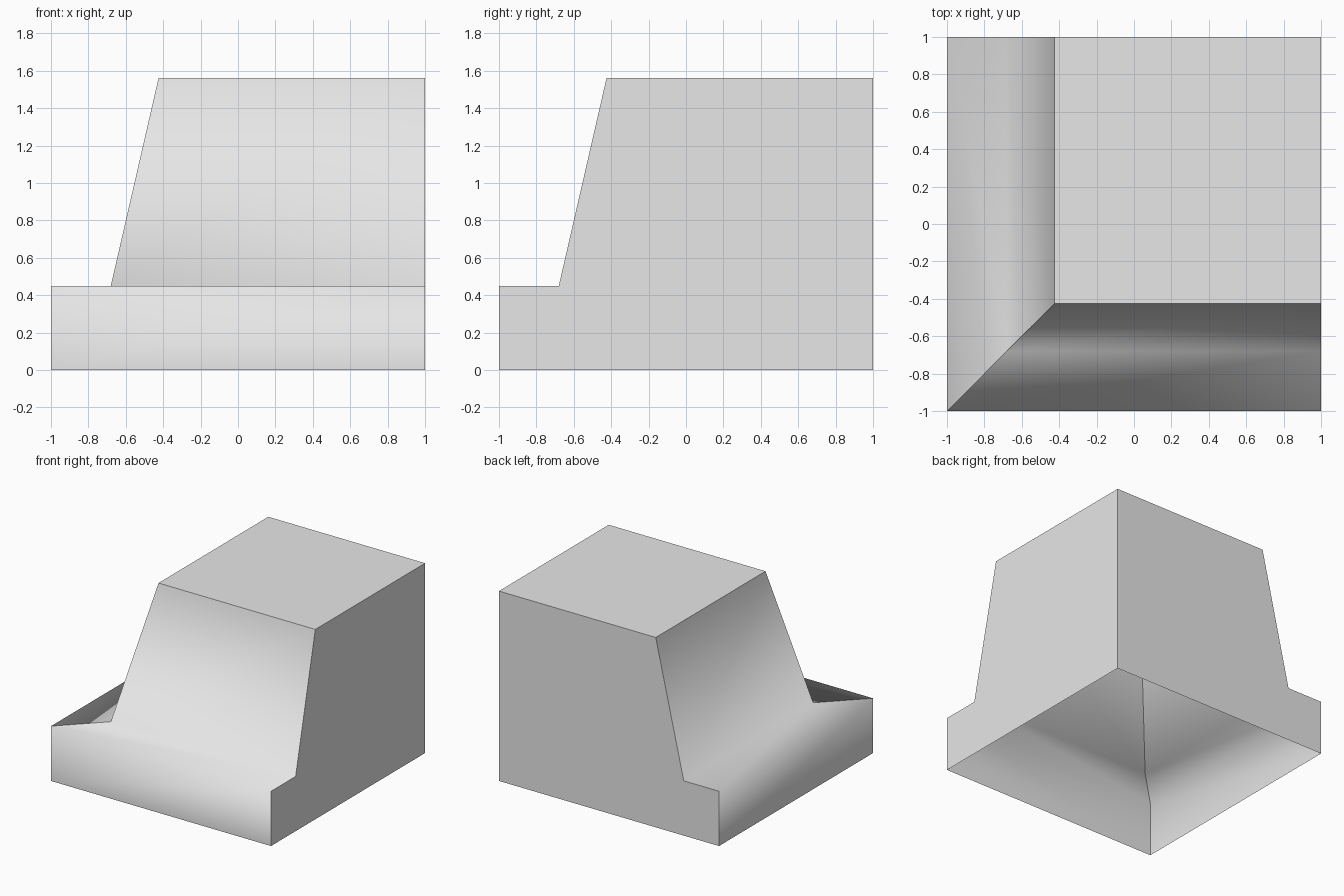
import bpy
import bmesh

# Remove the default cube
cube = bpy.data.objects.get("Cube")
if cube:
    bpy.data.objects.remove(cube, do_unlink=True)

# Single flat colour
grey = bpy.data.materials.new("light_grey")
grey.use_nodes = True
colour = (0.8, 0.8, 0.8, 1)
grey.diffuse_color = colour
grey.node_tree.nodes["Principled BSDF"].inputs["Base Color"].default_value = colour

# Stepped profile as (outward position, height): kerb, ledge, sloped wall
profile = [(-1, 0), (-1, 0.45), (-0.68, 0.45), (-0.425, 1.56)]
height = profile[-1][1]

bm = bmesh.new()
left_end = [bm.verts.new((p, 1, z)) for p, z in profile]
mitre = [bm.verts.new((p, p, z)) for p, z in profile]
front_end = [bm.verts.new((1, p, z)) for p, z in profile]
corner_low = bm.verts.new((1, 1, 0))
corner_high = bm.verts.new((1, 1, height))

# Profile swept along both sides, meeting at the mitred corner
for i in range(len(profile) - 1):
    for a, b in ((left_end, mitre), (mitre, front_end)):
        bm.faces.new((a[i], b[i], b[i + 1], a[i + 1]))

# Flat top and the two straight end walls; the underside stays open
bm.faces.new((left_end[-1], mitre[-1], front_end[-1], corner_high))
bm.faces.new([corner_low, corner_high] + front_end[::-1])
bm.faces.new([corner_high, corner_low] + left_end)

# Smooth only across the steps of the profile, crisp everywhere else
for face in bm.faces:
    face.smooth = True
for edge in bm.edges:
    edge.smooth = False
for row in (left_end, mitre, front_end):
    for vert in row[1:-1]:
        for edge in vert.link_edges:
            if edge.verts[0].co.z == edge.verts[1].co.z and any(
                    abs(edge.verts[0].co[k] - edge.verts[1].co[k]) < 1e-5 for k in (0, 1)):
                # Long edges running along the sides, not the ledge ends
                edge.smooth = edge.calc_length() > 1
bmesh.ops.recalc_face_normals(bm, faces=bm.faces)

mesh = bpy.data.meshes.new("corner_block")
bm.to_mesh(mesh)
bm.free()
mesh.materials.append(grey)
block = bpy.data.objects.new("corner_block", mesh)
bpy.context.collection.objects.link(block)
